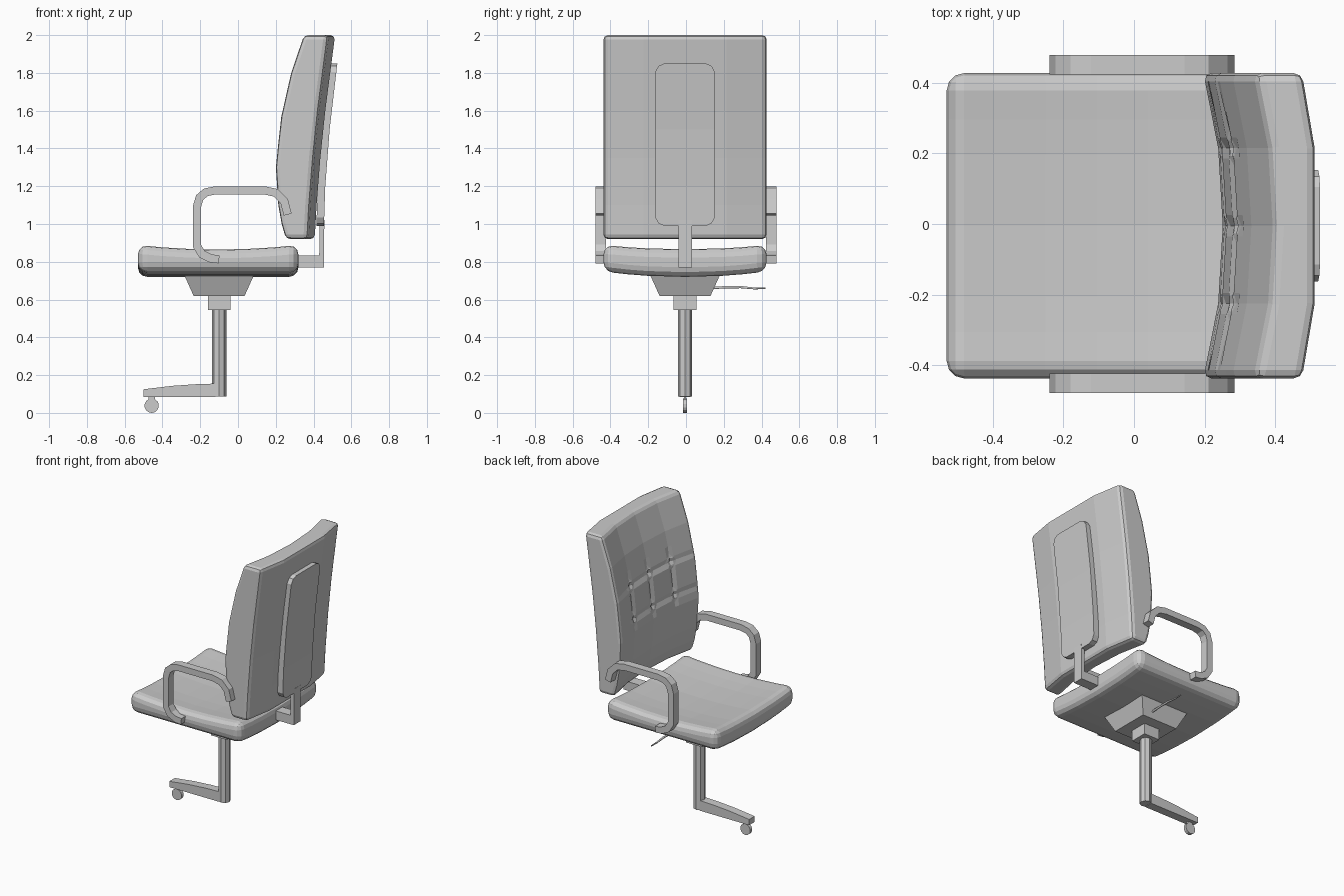
import bpy, bmesh, math
from mathutils import Vector

if "Cube" in bpy.data.objects:
    bpy.data.objects.remove(bpy.data.objects["Cube"])

CY = -0.005   # centre line of the chair body
CX = -0.10    # centre of the column


def finish(name, bm):
    bmesh.ops.recalc_face_normals(bm, faces=bm.faces)
    me = bpy.data.meshes.new(name)
    bm.to_mesh(me)
    bm.free()
    ob = bpy.data.objects.new(name, me)
    bpy.context.collection.objects.link(ob)
    return ob


def lerp(table, t):
    for (a, p), (b, q) in zip(table, table[1:]):
        if t <= b:
            return p + (q - p) * max(0, (t - a) / (b - a))
    return table[-1][1]


def slab(name, us, vs, pos, bevel=0, segs=2):
    """Closed two-sided grid; pos(u, v, side) gives the point, rim edges get rounded."""
    bm = bmesh.new()
    g = [[[bm.verts.new(pos(u, v, s)) for v in vs] for u in us] for s in (0, 1)]
    n, m = len(us), len(vs)
    for s in (0, 1):
        for i in range(n - 1):
            for j in range(m - 1):
                bm.faces.new((g[s][i][j], g[s][i + 1][j], g[s][i + 1][j + 1], g[s][i][j + 1]))
    ring = [(i, 0) for i in range(n - 1)] + [(n - 1, j) for j in range(m - 1)]
    ring += [(i, m - 1) for i in range(n - 1, 0, -1)] + [(0, j) for j in range(m - 1, 0, -1)]
    for (a, b), (c, d) in zip(ring, ring[1:] + ring[:1]):
        f = bm.faces.new((g[0][a][b], g[0][c][d], g[1][c][d], g[1][a][b]))
        f.tag = True
    bmesh.ops.recalc_face_normals(bm, faces=bm.faces)
    if bevel:
        edges = [e for e in bm.edges if any(f.tag for f in e.link_faces)
                 and e.calc_face_angle(0) > 0.8]
        bmesh.ops.bevel(bm, geom=edges, offset=bevel, segments=segs, profile=0.5,
                        affect='EDGES', clamp_overlap=True)
    return finish(name, bm)


def prism(name, outline, y0, y1):
    """Extrude an x/z outline along y."""
    bm = bmesh.new()
    f = bm.faces.new([bm.verts.new((x, y0, z)) for x, z in outline])
    new = bmesh.ops.extrude_face_region(bm, geom=[f])['geom']
    bmesh.ops.translate(bm, vec=(0, y1 - y0, 0),
                        verts=[v for v in new if isinstance(v, bmesh.types.BMVert)])
    return finish(name, bm)


def band(path, t):
    """Outline of a strip of thickness t around an x/z path."""
    p = [Vector(q) for q in path]
    left, right = [], []
    for i, q in enumerate(p):
        a = (q - p[i - 1]).normalized() if i else (p[1] - q).normalized()
        b = (p[i + 1] - q).normalized() if i < len(p) - 1 else a
        d = (a + b).normalized()
        off = Vector((-d.y, d.x)) * (t / 2 / max(0.5, d.dot(a)))
        left.append(q + off)
        right.append(q - off)
    return left + right[::-1]


def cone(name, sides, r1, r2, z0, z1, turn=0):
    bpy.ops.mesh.primitive_cone_add(vertices=sides, radius1=r1, radius2=r2, depth=z1 - z0,
                                    location=(CX, CY, (z0 + z1) / 2), rotation=(0, 0, turn))
    bpy.context.object.name = name
    return bpy.context.object


# Seat cushion: dished on top, bowed underneath
def seat_pos(x, y, side):
    xn, yn = (x + 0.105) / 0.425, y / 0.432
    z = 0.847 + 0.024 * xn ** 2 + 0.022 * yn ** 2 if side else 0.72 + 0.028 * yn ** 2
    return (x, y + CY, z)


slab("seat", [-0.53, -0.4, -0.25, -0.105, 0.04, 0.19, 0.32],
     [-0.432, -0.3, -0.2, 0, 0.2, 0.3, 0.432], seat_pos, 0.05, 3)

# Backrest cushion: curved profile, hollow across, six tufted dimples
front = [(0.92, 0.25), (1.05, 0.212), (1.3, 0.196), (1.55, 0.22), (1.8, 0.277), (2.0, 0.345)]
rear = [(0.92, 0.37), (1.1, 0.38), (1.35, 0.4), (1.6, 0.426), (2.0, 0.478)]
hollow = [(0, 0.055), (0.22, 0.042), (0.432, 0)]
cols, rows = (-0.22, 0, 0.22), (1.38, 1.6)


def back_pos(y, z, side):
    if side:
        x = lerp(rear, z) + 0.036 * min(1, (0.432 - abs(y)) / 0.212)
    else:
        x = lerp(front, z) + lerp(hollow, abs(y))
        d = min(math.hypot(y - c, z - r) for c in cols for r in rows)
        x += 0.035 * max(0, 1 - d / 0.04)
    return (x, y + CY, z)


slab("backrest", [-0.432] + [c + o for c in cols for o in (-0.03, 0, 0.03)] + [0.432],
     [0.92, 1.0, 1.1, 1.2, 1.3] + [r + o for r in rows for o in (-0.03, 0, 0.03)]
     + [1.7, 1.8, 1.9, 2.0], back_pos, 0.024, 2)

# Rear support plate with rounded corners
plate_w = [(0.99, 0.11), (1.003, 0.14), (1.035, 0.158), (1.805, 0.158), (1.837, 0.14), (1.85, 0.11)]
plate_x = [(0.99, 0.455), (1.2, 0.462), (1.5, 0.485), (1.85, 0.526)]


def plate_pos(u, z, side):
    return (lerp(plate_x, z) - (0 if side else 0.04), u * lerp(plate_w, z) + CY, z)


slab("back_plate", [-1, 1], [0.99, 1.003, 1.035, 1.2, 1.35, 1.5, 1.65, 1.805, 1.837, 1.85], plate_pos)

# Bracket joining seat and back plate
prism("back_bracket", [(0.2, 0.77), (0.455, 0.77), (0.457, 1.02), (0.432, 1.02),
                       (0.43, 0.832), (0.2, 0.832)], CY - 0.036, CY + 0.036)

# Looped armrests, one per side
arm = [(-0.1, 0.813), (-0.145, 0.818), (-0.19, 0.84), (-0.218, 0.885), (-0.218, 1.09),
       (-0.203, 1.14), (-0.17, 1.168), (-0.12, 1.178), (0.14, 1.178), (0.2, 1.165),
       (0.245, 1.12), (0.263, 1.05)]
for side, s in (("right", -1), ("left", 1)):
    prism(side + "_armrest", band(arm, 0.043), s * 0.423, s * 0.478)

# Tilt housing, collar and gas column
cone("tilt_housing", 4, 0.138 * math.sqrt(2) * 0.98, 0.187 * math.sqrt(2), 0.62, 0.735, math.pi / 4)
cone("collar", 4, 0.06 * math.sqrt(2), 0.06 * math.sqrt(2), 0.545, 0.625, math.pi / 4)
cone("column", 8, 0.038, 0.038, 0.088, 0.56, 0)

# Base leg and caster wheel
prism("base_leg", [(-0.5, 0.085), (-0.12, 0.085), (-0.12, 0.155), (-0.22, 0.152),
                   (-0.35, 0.143), (-0.5, 0.125)], CY - 0.03, CY + 0.03)
bpy.ops.mesh.primitive_cylinder_add(vertices=14, radius=0.038, depth=0.022,
                                    location=(-0.457, CY, 0.038), rotation=(math.pi / 2, 0, 0))
bpy.context.object.name = "caster_wheel"
prism("caster_stem", [(-0.475, 0.05), (-0.44, 0.05), (-0.44, 0.09), (-0.475, 0.09)],
      CY - 0.006, CY + 0.006)

# Height lever
cu = bpy.data.curves.new("height_lever", 'CURVE')
cu.dimensions = '3D'
cu.bevel_depth, cu.bevel_resolution, cu.use_fill_caps = 0.007, 1, True
sp = cu.splines.new('POLY')
pts = [(0.1, 0.658, 1), (0.2, 0.665, 1), (0.29, 0.666, 1), (0.36, 0.659, 0.8), (0.42, 0.659, 0.6)]
sp.points.add(len(pts) - 1)
for p, (y, z, r) in zip(sp.points, pts):
    p.co, p.radius = (-0.03, y, z, 1), r
bpy.context.collection.objects.link(bpy.data.objects.new("height_lever", cu))
